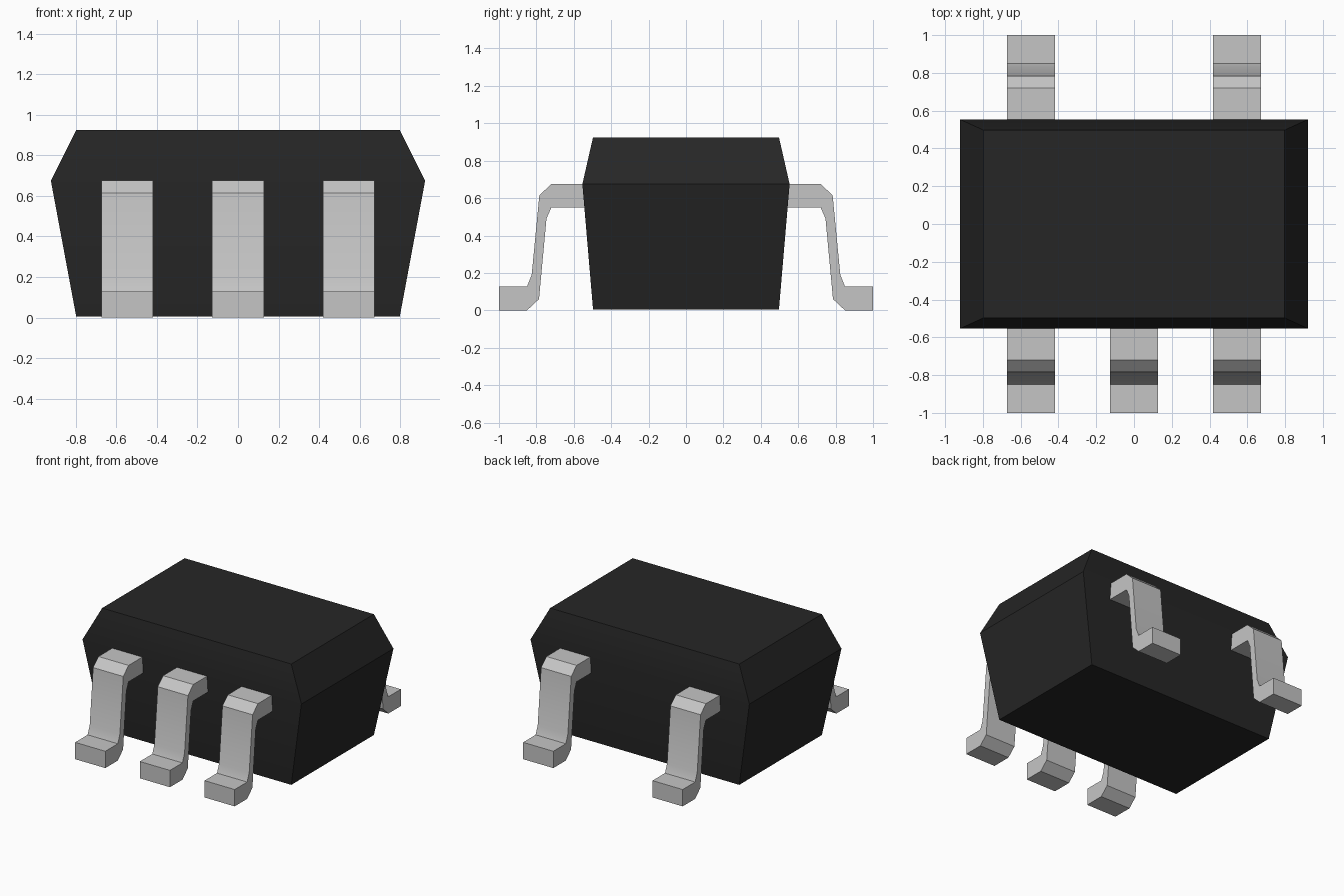
import bpy
import bmesh
import math

default = bpy.data.objects.get("Cube")
if default:
    bpy.data.objects.remove(default, do_unlink=True)


def material(name, color):
    mat = bpy.data.materials.new(name)
    mat.use_nodes = True
    mat.diffuse_color = color
    mat.node_tree.nodes["Principled BSDF"].inputs["Base Color"].default_value = color
    return mat


black = material("black plastic", (0.019, 0.019, 0.019, 1))
metal = material("tinned metal", (0.56, 0.56, 0.56, 1))


def loft(name, rings, mat):
    """Join closed rings of points into a capped solid."""
    bm = bmesh.new()
    loops = [[bm.verts.new(p) for p in ring] for ring in rings]
    n = len(loops[0])
    for a, b in zip(loops, loops[1:]):
        for i in range(n):
            j = (i + 1) % n
            bm.faces.new((a[i], a[j], b[j], b[i]))
    bm.faces.new(loops[0])
    bm.faces.new(loops[-1])
    bmesh.ops.recalc_face_normals(bm, faces=bm.faces)
    mesh = bpy.data.meshes.new(name)
    bm.to_mesh(mesh)
    bm.free()
    mesh.materials.append(mat)
    obj = bpy.data.objects.new(name, mesh)
    bpy.context.collection.objects.link(obj)
    bpy.ops.object.select_all(action="DESELECT")
    obj.select_set(True)
    bpy.context.view_layer.objects.active = obj
    bpy.ops.object.shade_smooth_by_angle(angle=math.radians(30))
    return obj


# Moulded body: widest at the parting line, tapered above and below
def rectangle(hx, hy, z):
    return [(-hx, -hy, z), (hx, -hy, z), (hx, hy, z), (-hx, hy, z)]


loft("body", [rectangle(0.797, 0.497, 0.005),
              rectangle(0.922, 0.554, 0.675),
              rectangle(0.797, 0.497, 0.925)], black)

# Gull-wing lead profile: distance outward from the body centre, height
profile = [(0.50, 0.675), (0.72, 0.675), (0.784, 0.615), (0.825, 0.19),
           (0.85, 0.128), (1.0, 0.128), (1.0, 0.0), (0.85, 0.0),
           (0.786, 0.06), (0.746, 0.49), (0.72, 0.55), (0.50, 0.55)]
half_width = 0.127
pitch = 0.545


def lead(name, x, side):
    loft(name, [[(x + dx, side * d, z) for d, z in profile]
                for dx in (-half_width, half_width)], metal)


# Three leads in front, two at the back
for label, step in (("right", -1), ("middle", 0), ("left", 1)):
    lead("front_" + label + "_lead", step * pitch, -1)
    if step:
        lead("back_" + label + "_lead", step * pitch, 1)
